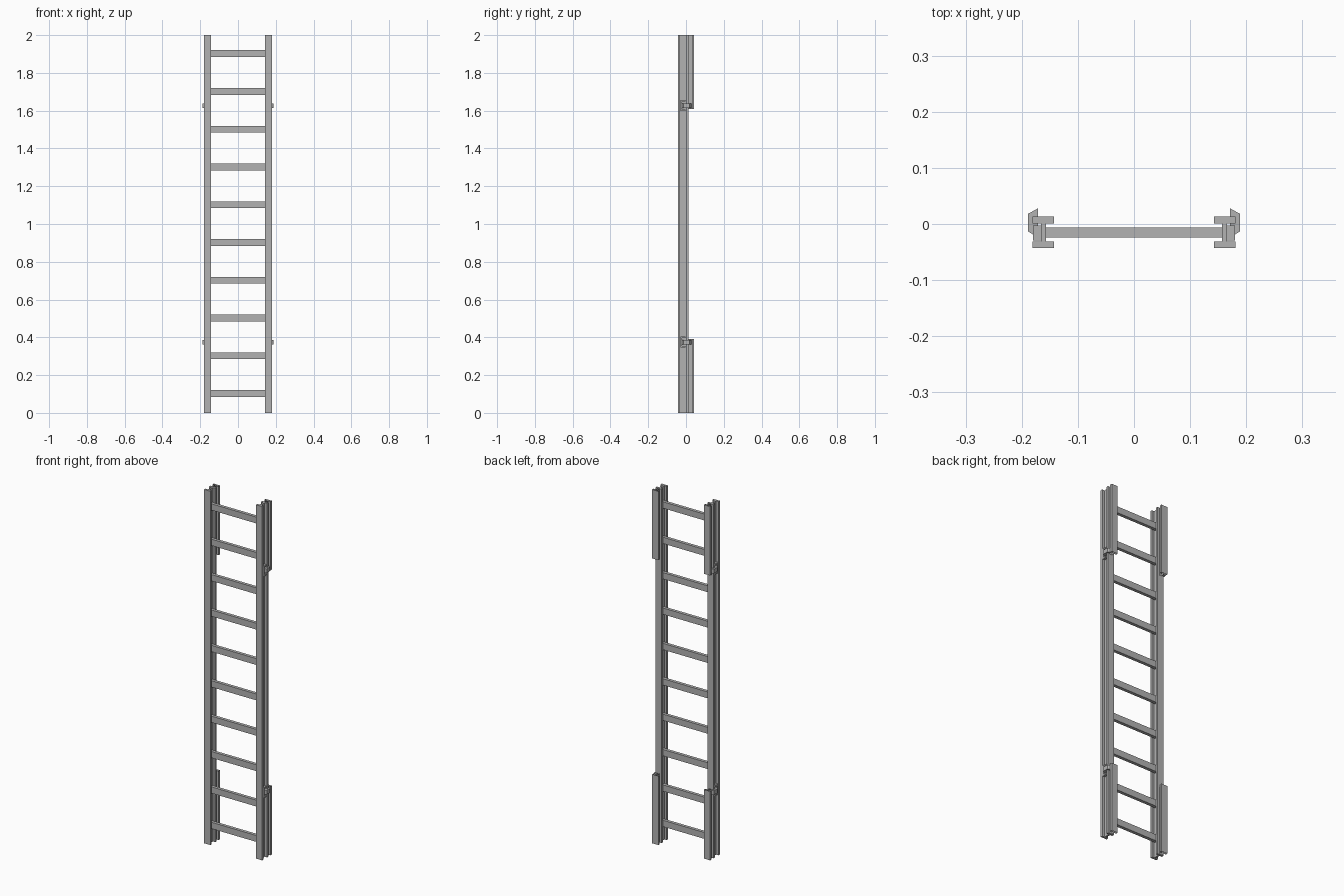
import bpy
import bmesh

cube = bpy.data.objects.get("Cube")
if cube:
    bpy.data.objects.remove(cube, do_unlink=True)

GREY = (0.45, 0.45, 0.45, 1)
metal = bpy.data.materials.new("grey_metal")
metal.use_nodes = True
metal.diffuse_color = GREY
metal.node_tree.nodes["Principled BSDF"].inputs["Base Color"].default_value = GREY


def prism(name, profile, z0, z1, side=1, caps=True):
    """Extrude a counter-clockwise xy profile upward; side=-1 mirrors it in x."""
    pts = [(x * side, y) for x, y in profile]
    if side < 0:
        pts.reverse()
    bm = bmesh.new()
    low = [bm.verts.new((x, y, z0)) for x, y in pts]
    high = [bm.verts.new((x, y, z1)) for x, y in pts]
    n = len(pts)
    for i in range(n):
        j = (i + 1) % n
        bm.faces.new((low[i], low[j], high[j], high[i]))
    if caps:
        bm.faces.new(low[::-1])
        bm.faces.new(high)
    mesh = bpy.data.meshes.new(name)
    bm.to_mesh(mesh)
    bm.free()
    mesh.materials.append(metal)
    obj = bpy.data.objects.new(name, mesh)
    bpy.context.collection.objects.link(obj)
    return obj


def rect(x0, x1, y0, y1):
    return [(x0, y0), (x1, y0), (x1, y1), (x0, y1)]


# Shared x positions of flanges and web, and y depths of the sections
IN, OUT, WEB_IN, WEB_OUT = 0.143, 0.181, 0.157, 0.166
FRONT, FRONT_IN, BACK_IN, BACK = -0.043, -0.031, 0.001, 0.013
GUIDE_IN, GUIDE = 0.031, 0.043

rail_profile = [(IN, FRONT), (OUT, FRONT), (OUT, FRONT_IN), (WEB_OUT, FRONT_IN),
                (WEB_OUT, BACK_IN), (OUT, BACK_IN), (OUT, BACK), (IN, BACK),
                (IN, BACK_IN), (WEB_IN, BACK_IN), (WEB_IN, FRONT_IN), (IN, FRONT_IN)]
guide_profile = [(WEB_IN, BACK), (WEB_OUT, BACK), (WEB_OUT, GUIDE_IN), (OUT, GUIDE_IN),
                 (OUT, GUIDE), (IN, GUIDE), (IN, GUIDE_IN), (WEB_IN, GUIDE_IN)]
hook_profile = [(0.171, -0.02), (0.178, -0.02), (0.189, -0.013), (0.189, 0.018),
                (0.171, 0.028)]

for side, label in ((1, "left"), (-1, "right")):
    # I-section side rail
    prism(label + "_rail", rail_profile, 0, 2, side)

    # Open sliding guides at both ends
    prism(label + "_lower_guide", guide_profile, 0, 0.39, side, caps=False)
    prism(label + "_upper_guide", guide_profile, 1.61, 2, side, caps=False)

    # Clips: a C-shaped bracket on the web with a hook around the back flange
    for z, place in ((0.375, "lower"), (1.627, "upper")):
        name = label + "_" + place
        prism(name + "_clip_spine", rect(WEB_OUT, 0.18, -0.029, -0.022),
              z - 0.03, z + 0.03, side)
        for end, arm in ((-1, "bottom"), (1, "top")):
            mid = z + end * 0.026
            prism(name + "_clip_" + arm + "_arm", rect(WEB_OUT, 0.18, -0.022, -0.003),
                  mid - 0.004, mid + 0.004, side)
        prism(name + "_hook", hook_profile, z - 0.012, z + 0.012, side)

# Rungs between the rail webs
for i in range(10):
    z = 0.102 + 0.2 * i
    prism("rung_%d" % (i + 1), rect(-WEB_IN, WEB_IN, -0.024, -0.006), z - 0.018, z + 0.018)
